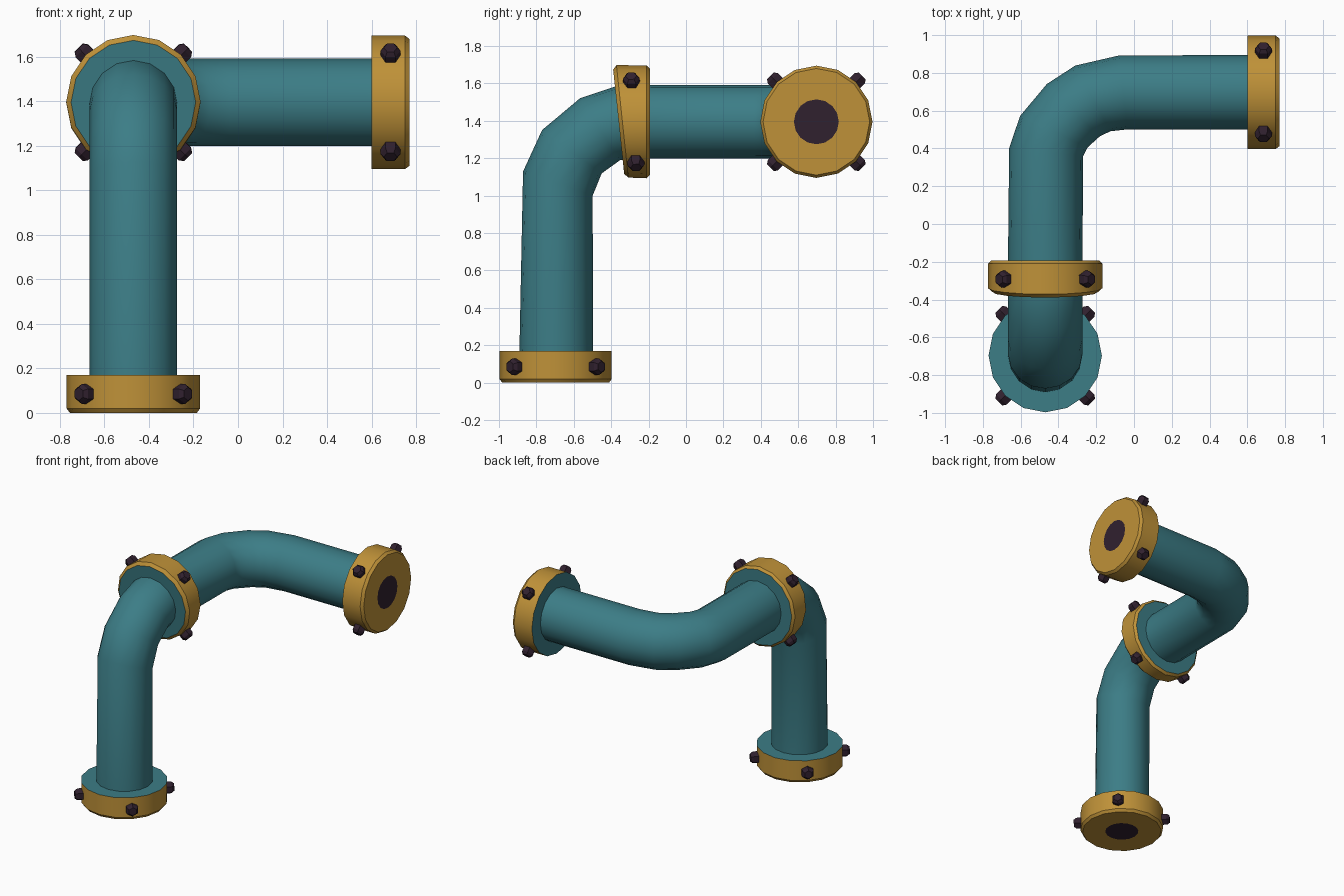
import bpy, bmesh, math
from mathutils import Vector

if "Cube" in bpy.data.objects:
    bpy.data.objects.remove(bpy.data.objects["Cube"])

SIDES = 16


def material(name, rgb):
    m = bpy.data.materials.new(name)
    m.diffuse_color = (*rgb, 1.0)
    m.use_nodes = True
    m.node_tree.nodes["Principled BSDF"].inputs["Base Color"].default_value = m.diffuse_color
    return m


TEAL = material("teal", (0.045, 0.205, 0.24))
GOLD = material("gold", (0.52, 0.285, 0.04))
DARK = material("dark", (0.03, 0.015, 0.028))


def loft(name, rings, mats, slots, sides=SIDES, u=(1, 0, 0), sharp=30):
    """Skin rings of (centre, normal, radius); slots = first cap, bands, last cap."""
    bm = bmesh.new()
    u, prev, loops = Vector(u), None, []
    for c, n, r in rings:
        n = Vector(n).normalized()
        if prev:
            u = prev.rotation_difference(n) @ u
        u = (u - n * u.dot(n)).normalized()
        v, prev = n.cross(u), n
        steps = [2 * math.pi * i / sides for i in range(sides)]
        loops.append([bm.verts.new(Vector(c) + r * (u * math.cos(a) + v * math.sin(a)))
                      for a in steps])
    bm.faces.new(loops[0][::-1]).material_index = slots[0]
    for k, (a, b) in enumerate(zip(loops, loops[1:])):
        for i in range(sides):
            j = (i + 1) % sides
            bm.faces.new((a[i], a[j], b[j], b[i])).material_index = slots[k + 1]
    bm.faces.new(loops[-1]).material_index = slots[-1]
    bmesh.ops.recalc_face_normals(bm, faces=bm.faces)
    me = bpy.data.meshes.new(name)
    bm.to_mesh(me)
    bm.free()
    for m in mats:
        me.materials.append(m)
    ob = bpy.data.objects.new(name, me)
    bpy.context.collection.objects.link(ob)
    bpy.ops.object.select_all(action='DESELECT')
    ob.select_set(True)
    bpy.context.view_layer.objects.active = ob
    if sharp:
        bpy.ops.object.shade_smooth_by_angle(angle=math.radians(sharp))
    return ob


def bolts(name, centre, a, b):
    """Four hex bolts pointing outward on the diagonals of axes a and b."""
    c, a, b = Vector(centre), Vector(a), Vector(b)
    axis = a.cross(b)
    for k, (s, t) in enumerate(((1, 1), (1, -1), (-1, 1), (-1, -1))):
        d = (a * s + b * t).normalized()
        rings = [(c + d * h, d, r) for h, r in ((0.27, 0.045), (0.328, 0.045), (0.347, 0.03))]
        loft(f"{name}_bolt_{k + 1}", rings, [DARK], [0] * 4, sides=6, u=axis, sharp=0)


def end_flange(name, centre, n):
    """Flange closing a pipe end; n points outward from the outer face centre."""
    c, n = Vector(centre), Vector(n)
    prof = ((-0.17, 0.30), (-0.02, 0.30), (0, 0.285), (0, 0.12))
    u = (1, 0, 0) if abs(n.x) < 0.5 else (0, 1, 0)
    loft(name, [(c + n * h, n, r) for h, r in prof],
         [TEAL, GOLD, DARK], [0, 1, 1, 1, 2], u=u)


# Bent pipe: up, over towards the back, then to the right
X, Y, Z = -0.47, 0.697, 1.395
path = [((X, -0.695, 0.1), 0), ((X, -0.685, 1.065), 19), ((X, -0.61, 1.235), 36),
        ((X, -0.46, 1.355), 57), ((X, -0.355, 1.388), 83), ((X, -0.19, Z), 90)]
rings = [(p, (0, math.sin(math.radians(t)), math.cos(math.radians(t))), 0.197)
         for p, t in path]
path = [((-0.465, 0.38), 6), ((-0.425, 0.488), 25), ((-0.322, 0.602), 45),
        ((-0.218, 0.665), 62), ((-0.055, Y), 84), ((0.7, Y), 90)]
rings += [((*p, Z), (math.sin(math.radians(t)), math.cos(math.radians(t)), 0), 0.197)
          for p, t in path]
loft("pipe", rings, [TEAL], [0] * (len(rings) + 1), sharp=50)

# Flanges at both ends
end_flange("base_flange", (X, -0.697, 0), (0, 0, -1))
end_flange("outlet_flange", (0.77, Y, Z), (1, 0, 0))

# Wedge-shaped joint flange in the middle
tilt = Vector((0, 0.995, 0.105))
front = Vector((X, -0.36, Z))
loft("joint_flange",
     [(front, tilt, 0.28), (front + tilt * 0.02, tilt, 0.302),
      ((X, -0.21, Z), (0, 1, 0), 0.302), ((X, -0.193, Z), (0, 1, 0), 0.285)],
     [TEAL, GOLD], [0, 1, 1, 1, 0])

# Bolts around each flange
bolts("base", (X, -0.697, 0.085), (1, 0, 0), (0, 1, 0))
bolts("outlet", (0.685, Y, Z), (0, 1, 0), (0, 0, 1))
bolts("joint", (X, -0.28, Z), (1, 0, 0), (0, -0.055, 1))
